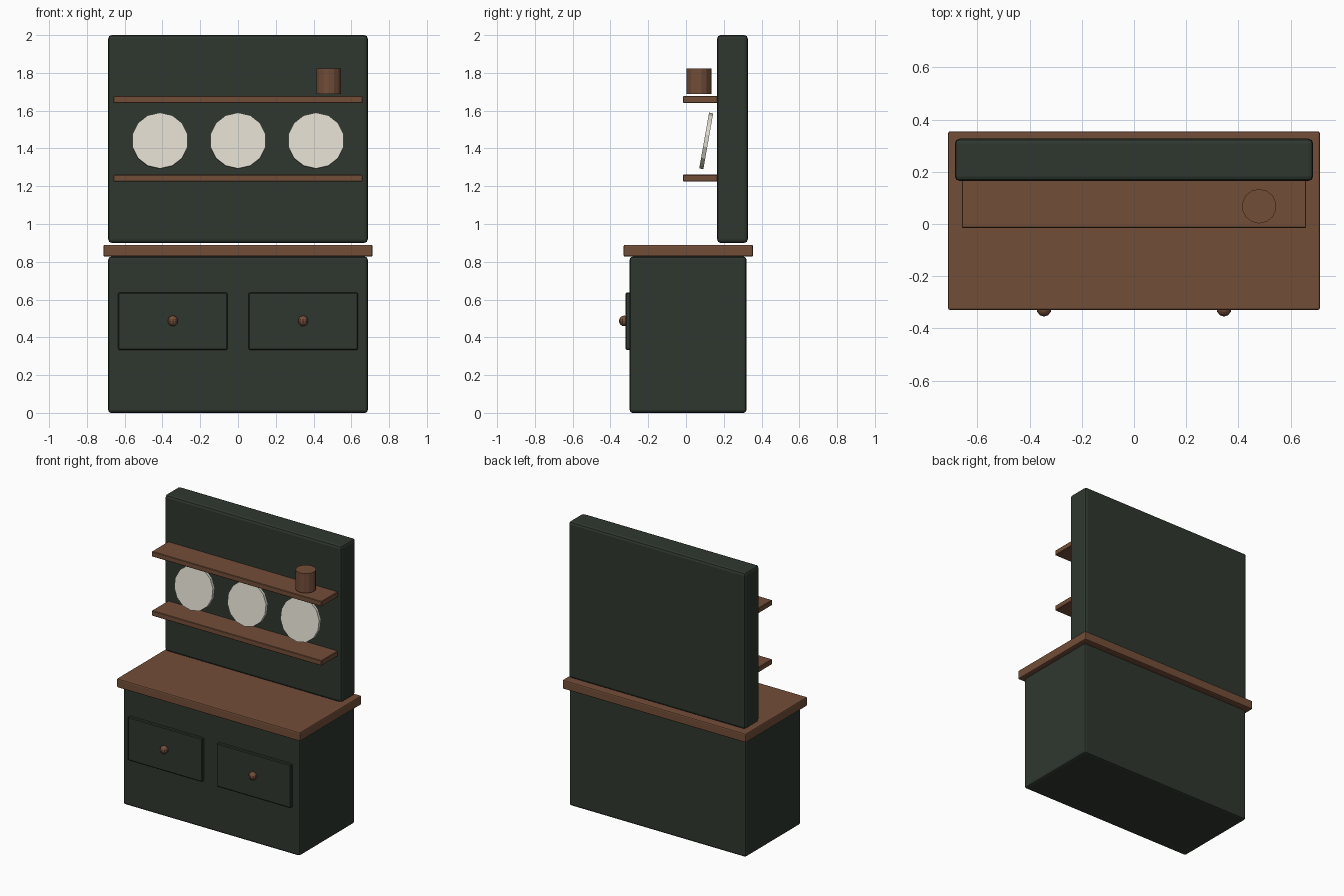
import bpy
from math import radians, pi

cube = bpy.data.objects.get("Cube")
if cube:
    bpy.data.objects.remove(cube, do_unlink=True)


def material(name, rgb):
    m = bpy.data.materials.new(name)
    m.use_nodes = True
    color = (*rgb, 1)
    m.diffuse_color = color
    m.node_tree.nodes["Principled BSDF"].inputs["Base Color"].default_value = color
    return m


GREEN = material("dark green paint", (0.028, 0.038, 0.028))
WOOD = material("brown wood", (0.17, 0.075, 0.04))
CREAM = material("cream china", (0.72, 0.69, 0.61))


def finish(name, mat):
    ob = bpy.context.object
    ob.name = name
    ob.data.materials.append(mat)
    return ob


def box(name, mat, x, y, z, bevel=0.0, segments=2):
    """Box from (low, high) extents on each axis, with rounded edges."""
    spans = (x, y, z)
    bpy.ops.mesh.primitive_cube_add(size=1, location=[(a + b) / 2 for a, b in spans])
    ob = finish(name, mat)
    ob.scale = [b - a for a, b in spans]
    bpy.ops.object.transform_apply(location=False, rotation=False, scale=True)
    if bevel:
        mod = ob.modifiers.new("Bevel", "BEVEL")
        mod.width = bevel
        mod.segments = segments
    return ob


def disc(name, mat, radius, depth, location, rotation=(0, 0, 0)):
    bpy.ops.mesh.primitive_cylinder_add(vertices=14, radius=radius, depth=depth,
                                        location=location, rotation=rotation)
    return finish(name, mat)


# Cabinet, counter and back panel
box("cabinet", GREEN, (-0.687, 0.687), (-0.298, 0.32), (0, 0.827), 0.015)
box("counter", WOOD, (-0.713, 0.713), (-0.33, 0.355), (0.827, 0.89), 0.008)
box("back_panel", GREEN, (-0.687, 0.687), (0.165, 0.327), (0.9, 2), 0.018)

# Shelves
for name, z in (("lower_shelf", 1.225), ("upper_shelf", 1.641)):
    box(name, WOOD, (-0.66, 0.66), (-0.015, 0.17), (z, z + 0.036), 0.003, 1)

# Drawers and knobs
for side, s in (("right", -1), ("left", 1)):
    cx = s * 0.345
    box(side + "_drawer", GREEN, (cx - 0.289, cx + 0.289), (-0.32, -0.29),
        (0.333, 0.637), 0.005, 1)
    bpy.ops.mesh.primitive_uv_sphere_add(segments=10, ring_count=8, radius=0.028,
                                         location=(cx, -0.327, 0.487))
    finish(side + "_knob", WOOD)

# Plates leaning back above the lower shelf
for name, x in (("right", -0.413), ("middle", 0), ("left", 0.413)):
    disc(name + "_plate", CREAM, 0.15, 0.022, (x, 0.107, 1.44),
         (pi / 2 - radians(10), 0, 0))

# Cup on the upper shelf
disc("cup", WOOD, 0.066, 0.137, (0.48, 0.068, 1.756))
